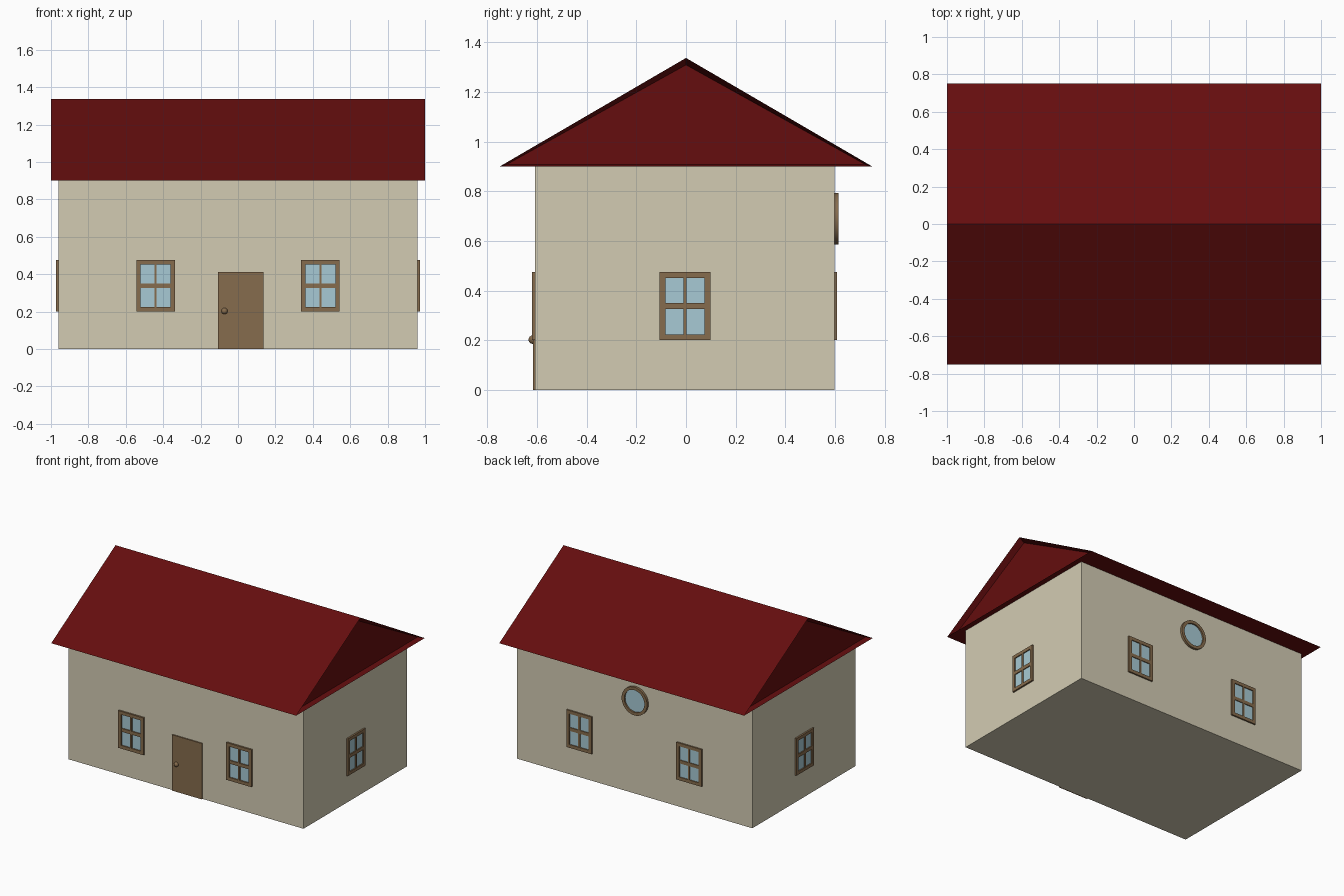
import bpy, bmesh, math
from mathutils import Matrix, Vector

if "Cube" in bpy.data.objects:
    bpy.data.objects.remove(bpy.data.objects["Cube"])


def material(name, rgb):
    m = bpy.data.materials.new(name)
    m.diffuse_color = (*rgb, 1)
    m.use_nodes = True
    m.node_tree.nodes["Principled BSDF"].inputs["Base Color"].default_value = m.diffuse_color
    return m


CREAM = material("cream wall", (0.65, 0.60, 0.45))
RED = material("dark red roof", (0.130, 0.0042, 0.0044))
WOOD = material("brown wood", (0.24, 0.15, 0.074))
GLASS = material("pale blue glass", (0.39, 0.59, 0.66))


def finish(bm, name, mat, matrix=Matrix(), smooth=False):
    bmesh.ops.recalc_face_normals(bm, faces=bm.faces)
    mesh = bpy.data.meshes.new(name)
    bm.to_mesh(mesh)
    bm.free()
    mesh.materials.append(mat)
    ob = bpy.data.objects.new(name, mesh)
    ob.matrix_world = matrix
    bpy.context.collection.objects.link(ob)
    if smooth:
        bpy.ops.object.select_all(action='DESELECT')
        ob.select_set(True)
        bpy.context.view_layer.objects.active = ob
        bpy.ops.object.shade_smooth_by_angle(angle=math.radians(35))
    return ob


def add_box(bm, x0, x1, y0, y1, z0, z1):
    centre = Vector((x0 + x1, y0 + y1, z0 + z1)) / 2
    size = Matrix.Diagonal((x1 - x0, y1 - y0, z1 - z0, 1))
    bmesh.ops.create_cube(bm, size=1, matrix=Matrix.Translation(centre) @ size)


def box(name, mat, bounds, matrix=Matrix()):
    bm = bmesh.new()
    add_box(bm, *bounds)
    return finish(bm, name, mat, matrix)


def placed(x, y, z, degrees):
    # local -y is the outward direction of a wall fitting
    return Matrix.Translation((x, y, z)) @ Matrix.Rotation(math.radians(degrees), 4, 'Z')


def window(name, matrix, depth):
    w, h, b = 0.103, 0.1375, 0.024
    mx, mz = 0.0065, 0.0125
    bm = bmesh.new()
    for s in (-1, 1):
        # stiles, rails, and half of each upright glazing bar
        add_box(bm, *sorted((s * w, s * (w - b))), -depth, 0, -h, h)
        add_box(bm, b - w, w - b, -depth, 0, *sorted((s * h, s * (h - b))))
        add_box(bm, -mx, mx, -depth * 0.9, 0, *sorted((s * mz, s * (h - b))))
    add_box(bm, b - w, w - b, -depth * 0.9, 0, -mz, mz)
    finish(bm, name + "_frame", WOOD, matrix)
    box(name + "_glass", GLASS, (b - w, w - b, -0.004, 0, b - h, h - b), matrix)


# Walls
box("walls", CREAM, (-0.96, 0.96, -0.607, 0.597, 0, 0.9))

# Gabled roof with recessed ends
bm = bmesh.new()
ends = [[bm.verts.new((x, y, z)) for y, z in ((-0.75, 0.9), (0.75, 0.9), (0, 1.337))]
        for x in (-1, 1)]
gables = [bm.faces.new(e) for e in ends]
for i in range(3):
    j = (i + 1) % 3
    bm.faces.new((ends[0][i], ends[0][j], ends[1][j], ends[1][i]))
bmesh.ops.recalc_face_normals(bm, faces=bm.faces)
bmesh.ops.inset_individual(bm, faces=gables, thickness=0.028, depth=-0.04)
finish(bm, "roof", RED)

# Door and knob
box("door", WOOD, (-0.107, 0.137, -0.616, -0.6, 0, 0.412))
bm = bmesh.new()
bmesh.ops.create_uvsphere(bm, u_segments=20, v_segments=12, radius=0.017)
finish(bm, "door_knob", WOOD, Matrix.Translation((-0.072, -0.617, 0.203)), True)

# Square windows on all four walls
for side, s in (("left", -1), ("right", 1)):
    window("front_window_" + side, placed(s * 0.441, -0.607, 0.338, 0), 0.013)
    window("back_window_" + side, placed(s * 0.449, 0.597, 0.338, 180), 0.011)
    window("side_window_" + side, placed(s * 0.96, -0.004, 0.338, s * 90), 0.012)

# Round back window: ring turned from a rectangular profile, with a glass disc
spot = placed(-0.008, 0.597, 0.689, 180)
bm = bmesh.new()
N = 40
rings = []
for i in range(N):
    a = 2 * math.pi * i / N
    rings.append([bm.verts.new((r * math.cos(a), y, r * math.sin(a)))
                  for r, y in ((0.104, 0), (0.104, -0.017), (0.082, -0.017), (0.082, 0))])
for i in range(N):
    p, q = rings[i], rings[(i + 1) % N]
    for k in range(4):
        m = (k + 1) % 4
        bm.faces.new((p[k], p[m], q[m], q[k]))
finish(bm, "round_window_frame", WOOD, spot, True)
bm = bmesh.new()
bmesh.ops.create_cone(bm, cap_ends=True, segments=N, radius1=0.083, radius2=0.083, depth=0.006,
                      matrix=Matrix.Translation((0, -0.003, 0)) @ Matrix.Rotation(math.pi / 2, 4, 'X'))
finish(bm, "round_window_glass", GLASS, spot)
